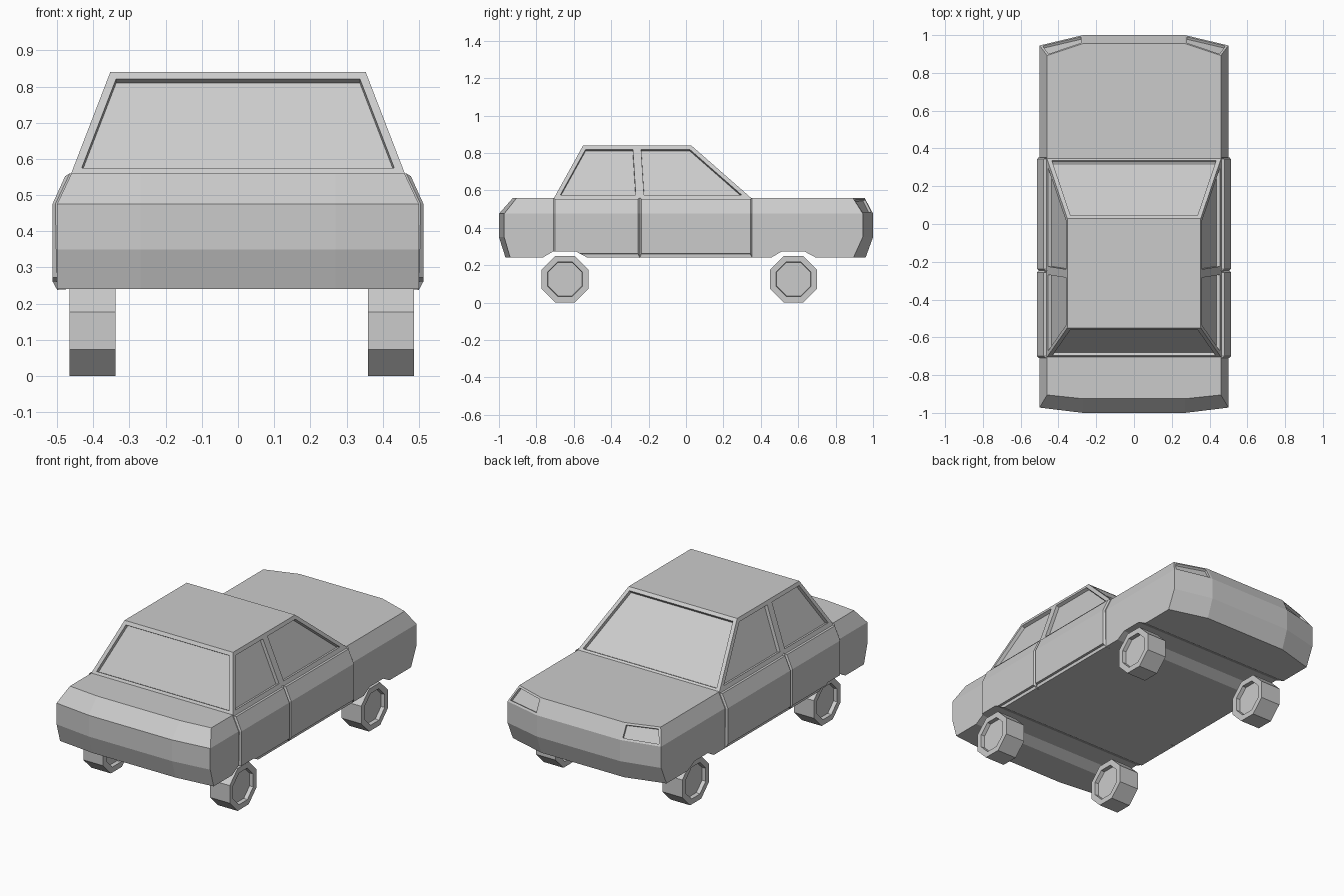
import bpy, bmesh
from math import pi, cos, sin
from mathutils import Vector

if "Cube" in bpy.data.objects:
    bpy.data.objects.remove(bpy.data.objects["Cube"])


def loft(rings):
    """Closed bmesh skinned through equal-length rings of points."""
    bm = bmesh.new()
    vs = [[bm.verts.new(p) for p in r] for r in rings]
    n = len(rings[0])
    for a, b in zip(vs, vs[1:]):
        for i in range(n):
            j = (i + 1) % n
            bm.faces.new((a[i], a[j], b[j], b[i]))
    bm.faces.new(vs[0][::-1])
    bm.faces.new(vs[-1])
    bmesh.ops.recalc_face_normals(bm, faces=bm.faces)
    return bm


def finish(bm, name):
    bmesh.ops.recalc_face_normals(bm, faces=bm.faces)
    me = bpy.data.meshes.new(name)
    bm.to_mesh(me)
    bm.free()
    ob = bpy.data.objects.new(name, me)
    bpy.context.collection.objects.link(ob)
    return ob


def recess(bm, faces, border, depth):
    """Frame each face, then sink its pane straight in."""
    bmesh.ops.inset_individual(bm, faces=faces, thickness=border, use_even_offset=True)
    bm.normal_update()
    bmesh.ops.inset_individual(bm, faces=faces, thickness=0.001, depth=-depth,
                               use_even_offset=True)


# Wheel arch channels running across the full width
WHEEL_Y = (-0.647, 0.575)
cutters = []
for y in WHEEL_Y:
    prof = [(-0.15, 0.20), (-0.12, 0.24), (-0.065, 0.272),
            (0.06, 0.272), (0.12, 0.24), (0.15, 0.20)]
    bm = loft([[(x, y + a, z) for a, z in prof] for x in (-0.7, 0.7)])
    c = finish(bm, "arch_cutter")
    c.hide_render = True
    c.hide_viewport = True
    c.display_type = 'WIRE'
    cutters.append(c)


def cut_arches(ob, which):
    for c in which:
        m = ob.modifiers.new("arch", 'BOOLEAN')
        m.operation = 'DIFFERENCE'
        m.solver = 'EXACT'
        m.object = c


# Lower body: z, half width, tail corner/centre y, nose corner/centre y
levels = [(0.24, 0.50, -0.940, -0.965, 0.895, 0.960),
          (0.35, 0.50, -0.972, -1.000, 0.945, 1.000),
          (0.475, 0.50, -0.972, -1.000, 0.945, 1.000),
          (0.56, 0.46, -0.905, -0.925, 0.892, 0.955)]
rings = []
for z, w, tc, tm, nc, nm in levels:
    rings.append([(-w, tc, z), (-0.27, tm, z), (0.27, tm, z), (w, tc, z),
                  (w, nc, z), (0.27, nm, z), (-0.27, nm, z), (-w, nc, z)])
bm = loft(rings)
lamps = []
for f in bm.faces:
    c = f.calc_center_median()
    if c.y > 0.9 and 0.48 < c.z < 0.55 and abs(c.x) > 0.3:
        lamps.append(f)
recess(bm, lamps, 0.012, 0.014)          # headlight pockets
cut_arches(finish(bm, "body"), cutters)

# Cabin with sunken window panes
bm = loft([[(-w, a, z), (w, a, z), (w, b, z), (-w, b, z)]
           for w, a, b, z in ((0.463, -0.708, 0.353, 0.555), (0.353, -0.55, 0.028, 0.84))])
bmesh.ops.bisect_plane(bm, geom=bm.verts[:] + bm.edges[:] + bm.faces[:],
                       plane_co=(0, -0.247, 0.58), plane_no=(0, 1, 0.0625))
bm.normal_update()
panes = [f for f in bm.faces if abs(f.normal.z) < 0.9]
recess(bm, panes, 0.022, 0.02)
finish(bm, "cabin")


# Doors: raised panels with chamfered rims that follow the body side
def door(side, y0, y1, name):
    inner = [(0.44, 0.242), (0.50, 0.238), (0.505, 0.475), (0.465, 0.56), (0.44, 0.56)]
    outer = [(0.44, 0.25), (0.513, 0.262), (0.513, 0.475), (0.478, 0.552), (0.44, 0.552)]
    rows = [(y0, inner), (y0 + 0.009, outer), (y1 - 0.009, outer), (y1, inner)]
    bm = loft([[(side * x, y, z) for x, z in sec] for y, sec in rows])
    return finish(bm, name)


for side, tag in ((1, "right"), (-1, "left")):
    cut_arches(door(side, -0.709, -0.247, tag + "_rear_door"), cutters[:1])
    door(side, -0.247, 0.353, tag + "_front_door")


# Eight-sided wheels, dished on both faces
def octagon(x, y, apothem):
    r = apothem / cos(pi / 8)
    return [(x, y + r * cos(pi / 8 + k * pi / 4), 0.125 + r * sin(pi / 8 + k * pi / 4))
            for k in range(8)]


for x, tag in ((0.423, "right"), (-0.402, "left")):
    for y, end in zip(WHEEL_Y, ("rear", "front")):
        h = 0.064
        steps = [(-h + 0.022, 0.09), (-h, 0.093), (-h, 0.125),
                 (h, 0.125), (h, 0.093), (h - 0.022, 0.09)]
        bm = loft([octagon(x + dx, y, a) for dx, a in steps])
        finish(bm, f"{tag}_{end}_wheel")
